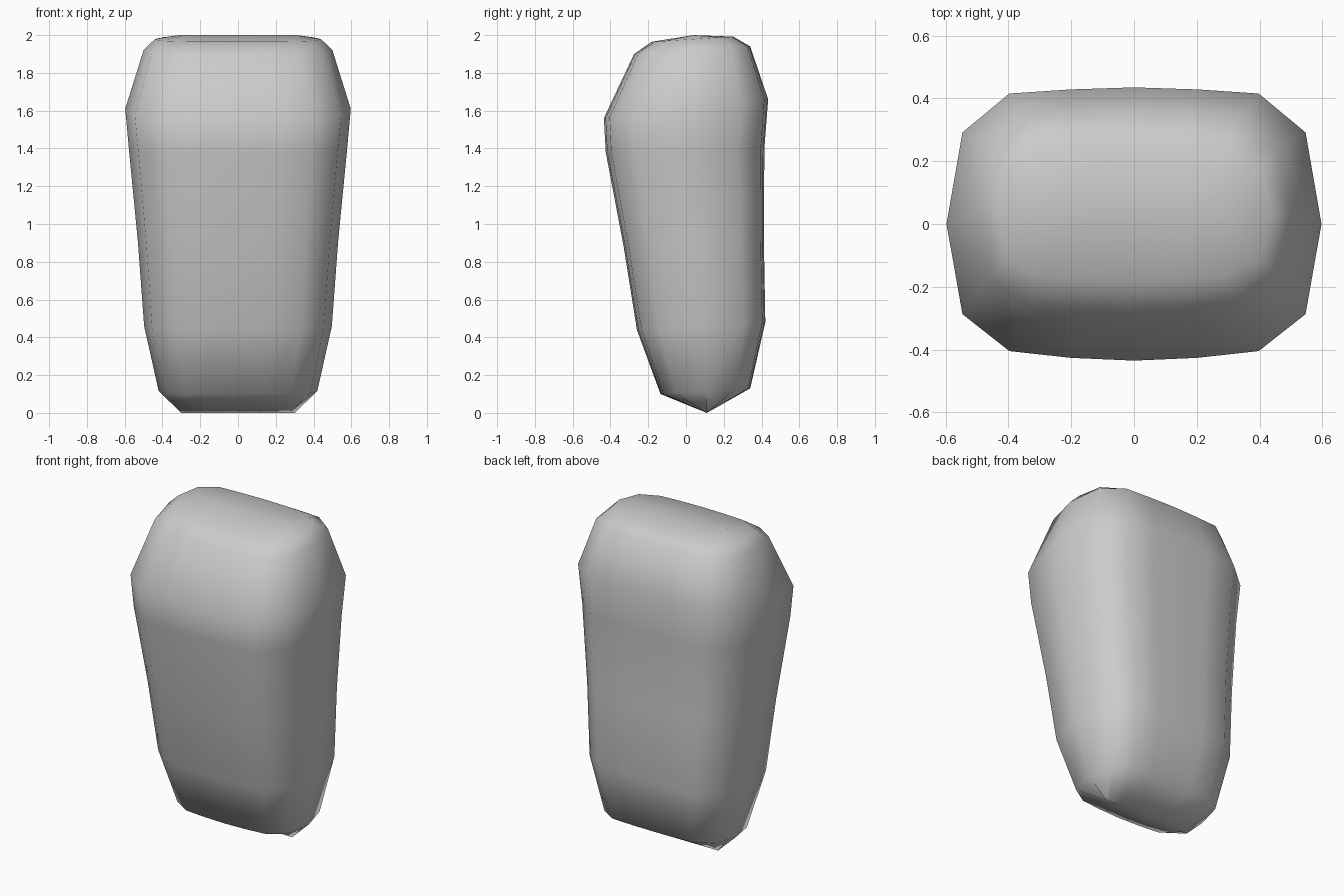
import bpy, bmesh

if "Cube" in bpy.data.objects:
    bpy.data.objects.remove(bpy.data.objects["Cube"])

# Right half of the cross-section from front centre to back centre: (x factor, y factor)
half = [(0, -1), (.335, -.98), (.665, -.93), (.915, -.66), (1, 0),
        (.915, .67), (.665, .955), (.335, .985), (0, 1)]
section = half + [(-x, y) for x, y in reversed(half[1:-1])]

# Tilted rings bottom to top: half width, front y, front z, back y, back z
rings = [
    (.30, .11, 0, .11, 0),
    (.42, -.135, .10, .34, .13),
    (.497, -.26, .44, .42, .48),
    (.53, -.33, .88, .412, .93),
    (.577, -.425, 1.38, .415, 1.40),
    (.597, -.435, 1.56, .435, 1.66),
    (.50, -.275, 1.90, .34, 1.94),
    (.44, -.18, 1.965, .25, 1.992),
    (.31, .04, 2.0, .04, 2.0),
]

# Body lofted through the rings; end rings collapse to ridges
bm = bmesh.new()
loops = []
for w, yf, zf, yb, zb in rings:
    loop = []
    for fx, fy in section:
        t = (fy + 1) / 2
        loop.append(bm.verts.new((w * fx, yf + (yb - yf) * t, zf + (zb - zf) * t)))
    loops.append(loop)
n = len(section)
for a, b in zip(loops, loops[1:]):
    for i in range(n):
        j = (i + 1) % n
        bm.faces.new((a[i], a[j], b[j], b[i]))
bmesh.ops.remove_doubles(bm, verts=bm.verts, dist=0.0005)
bmesh.ops.recalc_face_normals(bm, faces=bm.faces)
for f in bm.faces:
    f.smooth = True

mesh = bpy.data.meshes.new("torso_block")
bm.to_mesh(mesh)
bm.free()
obj = bpy.data.objects.new("torso_block", mesh)
bpy.context.collection.objects.link(obj)
